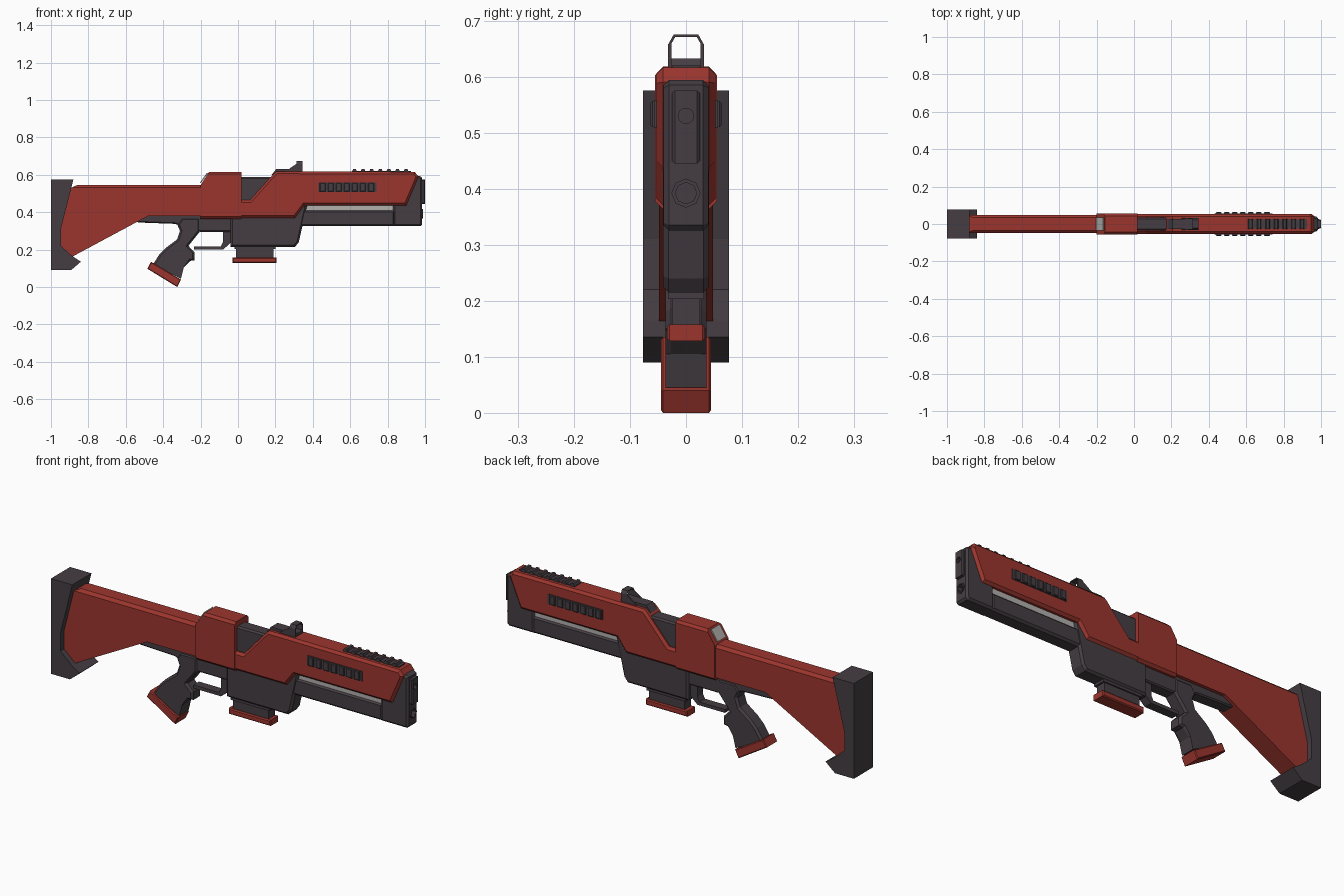
import bpy, bmesh, math
from mathutils import Vector

if "Cube" in bpy.data.objects:
    bpy.data.objects.remove(bpy.data.objects["Cube"])


def material(name, rgb):
    m = bpy.data.materials.new(name)
    m.diffuse_color = (*rgb, 1)
    m.use_nodes = True
    m.node_tree.nodes["Principled BSDF"].inputs["Base Color"].default_value = m.diffuse_color
    return m


RED = material("brick_red", (0.33, 0.036, 0.027))
DARK = material("dark_charcoal", (0.06, 0.048, 0.056))
GREY = material("light_grey", (0.45, 0.44, 0.42))


def finish(name, bm, mat):
    bmesh.ops.recalc_face_normals(bm, faces=bm.faces)
    me = bpy.data.meshes.new(name)
    bm.to_mesh(me)
    bm.free()
    me.materials.append(mat)
    ob = bpy.data.objects.new(name, me)
    bpy.context.collection.objects.link(ob)
    return ob


def prism(name, pts, half, mat, bevel=0.0, rule=lambda c: True, y=0.0):
    """Side (x, z) profile widened along y; side rims chamfered where rule holds."""
    bm = bmesh.new()
    f = bm.faces.new([bm.verts.new((x, y - half, z)) for x, z in pts])
    ext = bmesh.ops.extrude_face_region(bm, geom=[f])["geom"]
    bmesh.ops.translate(bm, vec=(0, 2 * half, 0),
                        verts=[v for v in ext if isinstance(v, bmesh.types.BMVert)])
    bmesh.ops.recalc_face_normals(bm, faces=bm.faces)
    if bevel:
        rims = [e for e in bm.edges if abs(e.verts[0].co.y - e.verts[1].co.y) < 1e-5
                and rule((e.verts[0].co + e.verts[1].co) / 2)]
        bmesh.ops.bevel(bm, geom=rims, offset=bevel, segments=1,
                        affect='EDGES', clamp_overlap=True)
    return finish(name, bm, mat)


def box(name, x0, x1, z0, z1, half, mat, bevel=0.0, y=0.0):
    return prism(name, [(x0, z0), (x1, z0), (x1, z1), (x0, z1)], half, mat, bevel, y=y)


def cutter(name, x, z, r, depth, sides):
    bpy.ops.mesh.primitive_cylinder_add(vertices=sides, radius=r, depth=depth,
                                        location=(x, 0, z), rotation=(0, math.pi / 2, 0))
    ob = bpy.context.object
    ob.name = name
    ob.data.materials.append(DARK)
    ob.hide_render = True
    ob.hide_viewport = True
    return ob


def cut(target, tool):
    m = target.modifiers.new("bore", 'BOOLEAN')
    m.operation, m.object, m.solver = 'DIFFERENCE', tool, 'EXACT'


# Stock and butt pad
prism("butt_pad", [(-1, .575), (-.88, .575), (-.947, .31), (-.947, .22), (-.885, .165),
                   (-.84, .135), (-.893, .09), (-1, .09)], .077, DARK)
prism("stock", [(-.17, .545), (-.86, .545), (-.96, .5), (-.96, .21), (-.885, .163),
                (-.48, .38), (-.17, .38)], .048, RED, .014,
      lambda c: c.z > .54)

# Receiver hump with its rear window
prism("receiver_hump", [(-.2, .365), (-.2, .545), (-.155, .615), (.02, .615), (.02, .365)],
      .055, RED, .012, lambda c: c.z > .5 and abs(c.x + .09) < .08 or c.z < .37)
prism("rear_window", [(-.198, .556), (-.203, .558), (-.166, .612), (-.161, .608)],
      .034, GREY)
box("inner_receiver", 0, .25, .44, .588, .035, DARK, .008)

# Fore shell and muzzle
prism("fore_shell", [(0, .37), (0, .465), (.065, .465), (.19, .605), (.205, .618),
                     (.945, .616), (.965, .59), (.90, .437), (.355, .437), (.305, .37)],
      .053, RED, .012)
muzzle = prism("muzzle_block", [(.83, .325), (.975, .325), (.985, .335), (.985, .585),
                                (.97, .594), (.90, .594), (.83, .44)], .04, DARK, .01)
plate = box("muzzle_plate", .97, 1, .445, .575, .025, DARK, .005)
collar = cutter("lower_collar", .98, .392, .026, .02, 8)
collar.hide_render = collar.hide_viewport = False
barrel_cut = cutter("barrel_cutter", 1, .53, .014, .06, 10)
lower_cut = cutter("lower_cutter", .98, .392, .019, .06, 8)
cut(plate, barrel_cut)
cut(muzzle, barrel_cut)
cut(muzzle, lower_cut)
cut(collar, lower_cut)

# Lower receiver, tube and rod
prism("lower_receiver", [(-.04, .39), (-.04, .215), (.305, .215), (.325, .24),
                         (.37, .44), (.2, .45)], .041, DARK, .01)
box("fore_tube", .3, .84, .325, .412, .038, DARK, .01)
box("guide_rod", .33, .85, .405, .45, .03, GREY)

# Top rail
box("top_rail", .61, .925, .612, .621, .024, DARK)
for i in range(7):
    x = .62 + i * .046
    prism(f"rail_tooth_{i}", [(x - .012, .615), (x + .016, .615), (x + .01, .632),
                              (x - .004, .632)], .027, DARK)

# Side vents, both sides
for s, side in ((-1, "front"), (1, "back")):
    box(f"vent_{side}", .43, .74, .508, .558, .004, DARK, y=s * .053)
    for i in range(7):
        x = .437 + i * .0432
        box(f"vent_rib_{side}_{i}", x, x + .03, .51, .556, .006, DARK, .003, y=s * .057)

# Rear sight: base, sloped cheeks and top bar
prism("sight_base", [(.18, .6), (.205, .632), (.345, .632), (.345, .6)], .027, DARK)
for s, side in ((-1, "front"), (1, "back")):
    prism(f"sight_cheek_{side}", [(.25, .615), (.275, .633), (.312, .658),
                                  (.345, .658), (.345, .615)], .003, DARK, y=s * .029)
    bm = bmesh.new()  # slanted corner of the sight hood
    ring = [bm.verts.new((.312, s * y, z)) for y, z in
            ((.032, .657), (.022, .675), (.019, .671), (.027, .657))]
    f = bm.faces.new(ring)
    ext = bmesh.ops.extrude_face_region(bm, geom=[f])["geom"]
    bmesh.ops.translate(bm, vec=Vector((.033, 0, 0)),
                        verts=[v for v in ext if isinstance(v, bmesh.types.BMVert)])
    finish(f"sight_corner_{side}", bm, DARK)
box("sight_bar", .312, .345, .671, .675, .022, DARK)

# Trigger frame and guard
prism("trigger_frame", [(-.56, .385), (-.535, .345), (-.34, .338), (-.2, .295),
                        (-.03, .295), (-.03, .385)], .032, DARK, .006)
prism("trigger_guard", [(-.235, .2), (-.08, .2), (-.035, .24), (-.035, .3), (-.08, .3),
                        (-.08, .24), (-.092, .217), (-.235, .217)], .022, DARK)

# Pistol grip and its cap
prism("grip", [(-.3, .37), (-.325, .335), (-.31, .3), (-.325, .255), (-.385, .21),
               (-.42, .175), (-.455, .12), (-.305, .045), (-.29, .105), (-.255, .14),
               (-.232, .143), (-.232, .185), (-.265, .22), (-.225, .27), (-.205, .295),
               (-.205, .37)], .037, DARK, .01, lambda c: c.z > .1)
prism("grip_cap", [(-.465, .135), (-.305, .04), (-.325, 0), (-.485, .098)], .045, RED, .004)

# Magazine and its base
box("magazine_collar", -.02, .2, .203, .218, .032, DARK)
box("magazine", -.01, .19, .155, .21, .025, DARK)
box("magazine_base", -.03, .205, .128, .158, .034, RED, .005)
